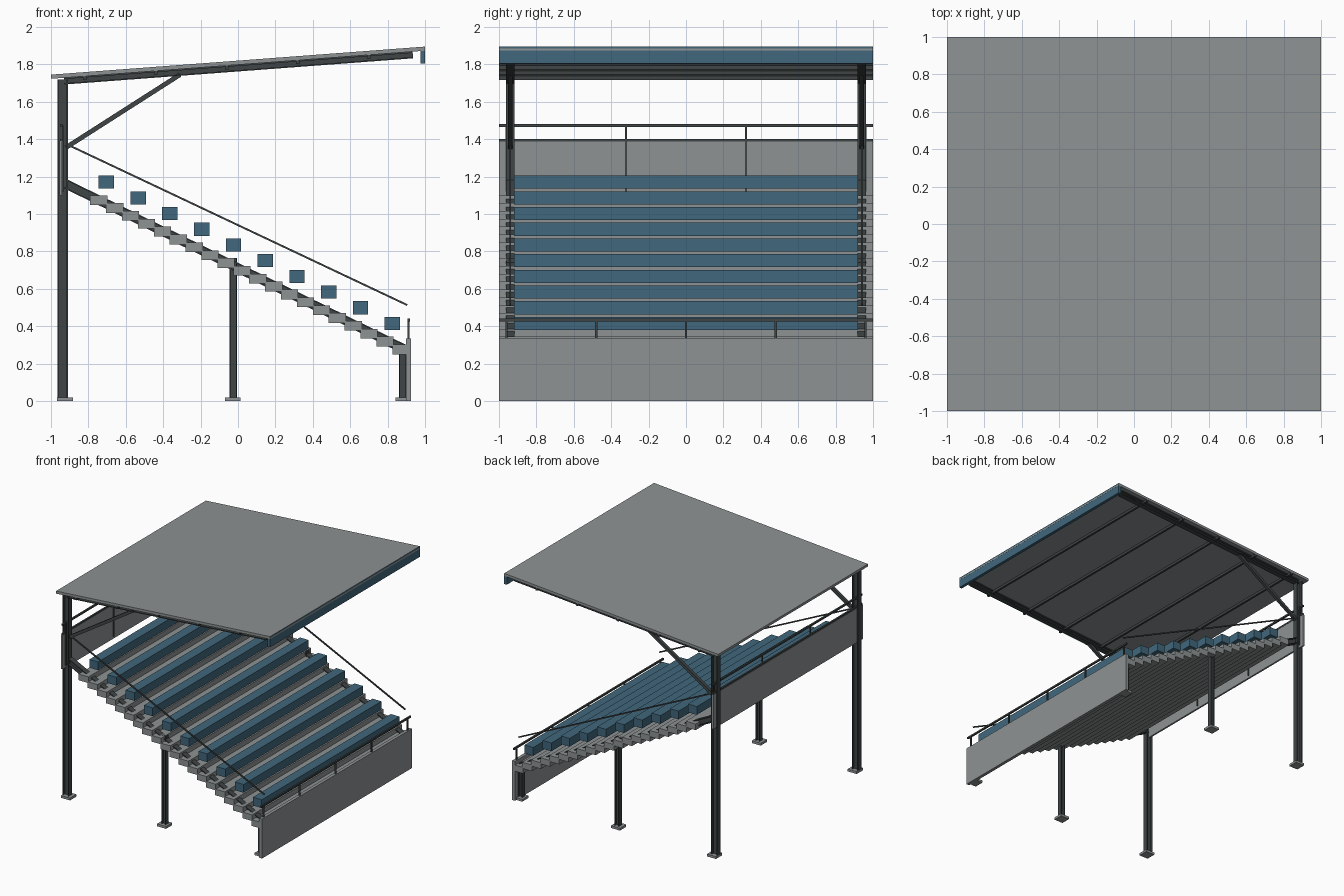
import bpy
from mathutils import Vector

cube = bpy.data.objects.get("Cube")
if cube:
    bpy.data.objects.remove(cube, do_unlink=True)


def material(name, rgb):
    m = bpy.data.materials.new(name)
    m.use_nodes = True
    m.diffuse_color = (*rgb, 1)
    m.node_tree.nodes["Principled BSDF"].inputs["Base Color"].default_value = (*rgb, 1)
    return m


GREY = material("concrete grey", (0.27, 0.29, 0.295))
BLUE = material("seat blue", (0.052, 0.135, 0.2))
STEEL = material("dark steel", (0.05, 0.06, 0.06))


def prism(name, profile, a, b, side, mat):
    """Sweep a (side, up) profile from a to b."""
    a, b, side = Vector(a), Vector(b), Vector(side)
    up = (b - a).normalized().cross(side)
    n = len(profile)
    verts = [p + side * u + up * v for p in (a, b) for u, v in profile]
    faces = [(i, (i + 1) % n, n + (i + 1) % n, n + i) for i in range(n)]
    faces += [tuple(reversed(range(n))), tuple(range(n, 2 * n))]
    mesh = bpy.data.meshes.new(name)
    mesh.from_pydata(verts, [], faces)
    mesh.materials.append(mat)
    obj = bpy.data.objects.new(name, mesh)
    bpy.context.collection.objects.link(obj)
    return obj


def bar(name, a, b, width, depth, mat=STEEL):
    w, d = width / 2, depth / 2
    return prism(name, [(-w, -d), (w, -d), (w, d), (-w, d)], a, b, (0, 1, 0), mat)


def ibeam(name, a, b, width, depth, t=0.007):
    """I-section with its web in the xz plane."""
    w, d, h = width / 2, depth / 2, t / 2
    right = [(w, -d), (w, t - d), (h, t - d), (h, d - t), (w, d - t), (w, d)]
    left = [(-u, v) for u, v in reversed(right)]
    return prism(name, right + left, a, b, (0, 1, 0), STEEL)


def box(name, x, y, z, mat):
    """Box given by its ranges along each axis."""
    ym = sum(y) / 2
    zm = sum(z) / 2
    return bar(name, (x[0], ym, zm), (x[1], ym, zm), y[1] - y[0], z[1] - z[0], mat)


def rod(name, a, b, radius):
    """Thin square rod or rail in any axis direction."""
    side = (1, 0, 0) if abs(b[1] - a[1]) > 0.1 else (0, 1, 0)
    r = radius
    return prism(name, [(-r, -r), (r, -r), (r, r), (-r, r)], a, b, side, STEEL)


FULL = (-1, 1)


def roof_z(x):
    """Height of the roof's underside."""
    return 1.798 + 0.075 * x


# Roof sheet, fascia and purlins
bar("roof_sheet", (-1, 0, roof_z(-1) + 0.011), (1, 0, roof_z(1) + 0.011), 2, 0.022, GREY)
box("roof_fascia", (0.975, 1), FULL, (1.805, 1.893), BLUE)
for i in range(5):
    x = 0.7 - 0.38 * i
    z = roof_z(x)
    box("purlin", (x - 0.009, x + 0.009), FULL, (z - 0.02, z + 0.001), STEEL)

# Steel frame on each side
for y in (-0.94, 0.94):
    ibeam("back_column", (-0.937, y, 0.02), (-0.937, y, 1.72), 0.045, 0.056)
    ibeam("middle_column", (-0.025, y, 0.02), (-0.025, y, 0.765), 0.04, 0.04)
    ibeam("front_column", (0.88, y, 0.02), (0.88, y, 0.29), 0.04, 0.04)
    for x in (-0.925, -0.028, 0.885):
        box("base_plate", (x - 0.042, min(x + 0.042, 0.92)), (y - 0.042, y + 0.042), (0, 0.02), GREY)
    ibeam("roof_beam", (-0.93, y, roof_z(-0.93) - 0.018), (0.935, y, roof_z(0.935) - 0.018), 0.045, 0.036)
    ibeam("raker_beam", (-0.92, y, 1.16), (0.9, y, 0.272), 0.045, 0.05)
    bar("roof_brace", (-0.92, y, 1.355), (-0.31, y, 1.745), 0.025, 0.025)
    rod("side_handrail", (-0.92, y, 1.375), (0.905, y, 0.513), 0.005)

# Stepped terrace, two steps for each seat row
for i in range(20):
    x, z = -0.79 + 0.085 * i, 1.1 - 0.042 * i
    box("terrace_step", (x, x + 0.092), FULL, (z - 0.052, z), GREY)

# Bench seats
for i in range(10):
    x, z = -0.704 + 0.1699 * i, 1.17 - 0.0839 * i
    box("bench_seat", (x - 0.041, x + 0.041), (-0.92, 0.92), (z - 0.035, z + 0.035), BLUE)

# Front wall with its guard rail
box("front_wall", (0.898, 0.925), FULL, (0, 0.333), GREY)
rod("front_rail", (0.912, -1, 0.433), (0.912, 1, 0.433), 0.007)
for i in range(5):
    y = -0.96 + 0.48 * i
    rod("front_rail_post", (0.912, y, 0.33), (0.912, y, 0.433), 0.006)

# Back wall with its guard rail
box("back_wall", (-0.955, -0.94), FULL, (1.1, 1.39), GREY)
for z in (1.395, 1.473):
    rod("back_rail", (-0.945, -1, z), (-0.945, 1, z), 0.007)
for y in (-0.96, -0.32, 0.32, 0.96):
    rod("back_rail_post", (-0.937, y, 1.12), (-0.937, y, 1.473), 0.005)
